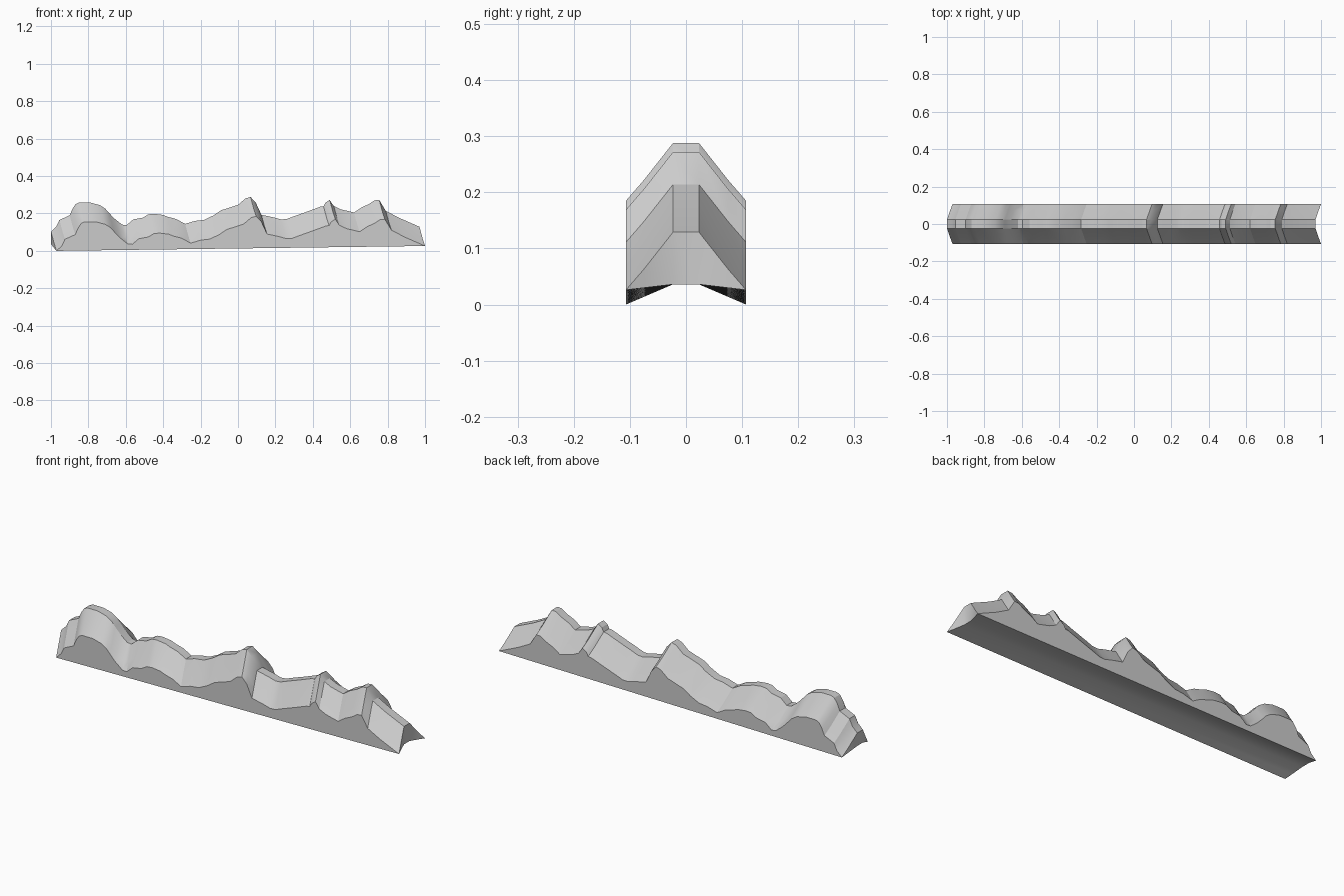
import bpy, bmesh

if "Cube" in bpy.data.objects:
    bpy.data.objects.remove(bpy.data.objects["Cube"])

# Ridge skyline along the crest (x, z)
crest = [(-1, .103), (-.972, .13), (-.955, .165), (-.90, .19), (-.885, .225), (-.868, .25),
         (-.85, .258), (-.79, .258), (-.74, .245), (-.71, .226), (-.69, .203), (-.66, .172),
         (-.62, .14), (-.595, .138), (-.56, .168), (-.51, .177), (-.48, .195), (-.45, .198),
         (-.40, .192), (-.375, .182), (-.33, .17), (-.283, .144), (-.23, .16), (-.18, .166),
         (-.13, .19), (-.09, .217), (0, .246), (.04, .28), (.067, .288), (.095, .258),
         (.125, .193), (.19, .179), (.23, .168), (.26, .17), (.30, .185), (.37, .21),
         (.44, .236), (.457, .238), (.468, .258), (.49, .272), (.512, .24), (.55, .222),
         (.62, .205), (.66, .232), (.70, .25), (.73, .27), (.755, .272), (.79, .214),
         (.86, .177), (.97, .129)]

# Cross section stations: y, sideways shift in x, drop in z, underside blend
half = [(.023, 0, 0, 0), (.075, .018, .066, .62), (.107, .03, .103, 1)]
stations = [(-y, s, d, u) for y, s, d, u in reversed(half)] + half

bm = bmesh.new()
top, bottom = [], []
for y, shift, drop, u in stations:
    row_t, row_b = [], []
    for x, z in crest:
        t = (x + 1) / 1.97
        zt = z - drop
        zb = .036 * (1 - u) + .026 * t * u   # hollow underside, rising to the right
        row_t.append(bm.verts.new((x + shift, y, zt)))
        row_b.append(bm.verts.new((x + shift, y, min(zb, zt))))
    top.append(row_t)
    bottom.append(row_b)

# Skin: top, underside, long sides, end caps
n = len(crest)
for j in range(len(stations) - 1):
    for i in range(n - 1):
        for g in (top, bottom):
            bm.faces.new((g[j][i], g[j][i + 1], g[j + 1][i + 1], g[j + 1][i]))
    for i in (0, n - 1):
        bm.faces.new((top[j][i], top[j + 1][i], bottom[j + 1][i], bottom[j][i]))
for j in (0, -1):
    for i in range(n - 1):
        bm.faces.new((top[j][i], top[j][i + 1], bottom[j][i + 1], bottom[j][i]))

bmesh.ops.remove_doubles(bm, verts=bm.verts, dist=.0005)
bmesh.ops.recalc_face_normals(bm, faces=bm.faces)
mesh = bpy.data.meshes.new("mountain_ridge")
bm.to_mesh(mesh)
bm.free()
ridge = bpy.data.objects.new("mountain_ridge", mesh)
bpy.context.collection.objects.link(ridge)
bpy.context.view_layer.objects.active = ridge
ridge.select_set(True)
bpy.ops.object.shade_smooth_by_angle(angle=.5)
